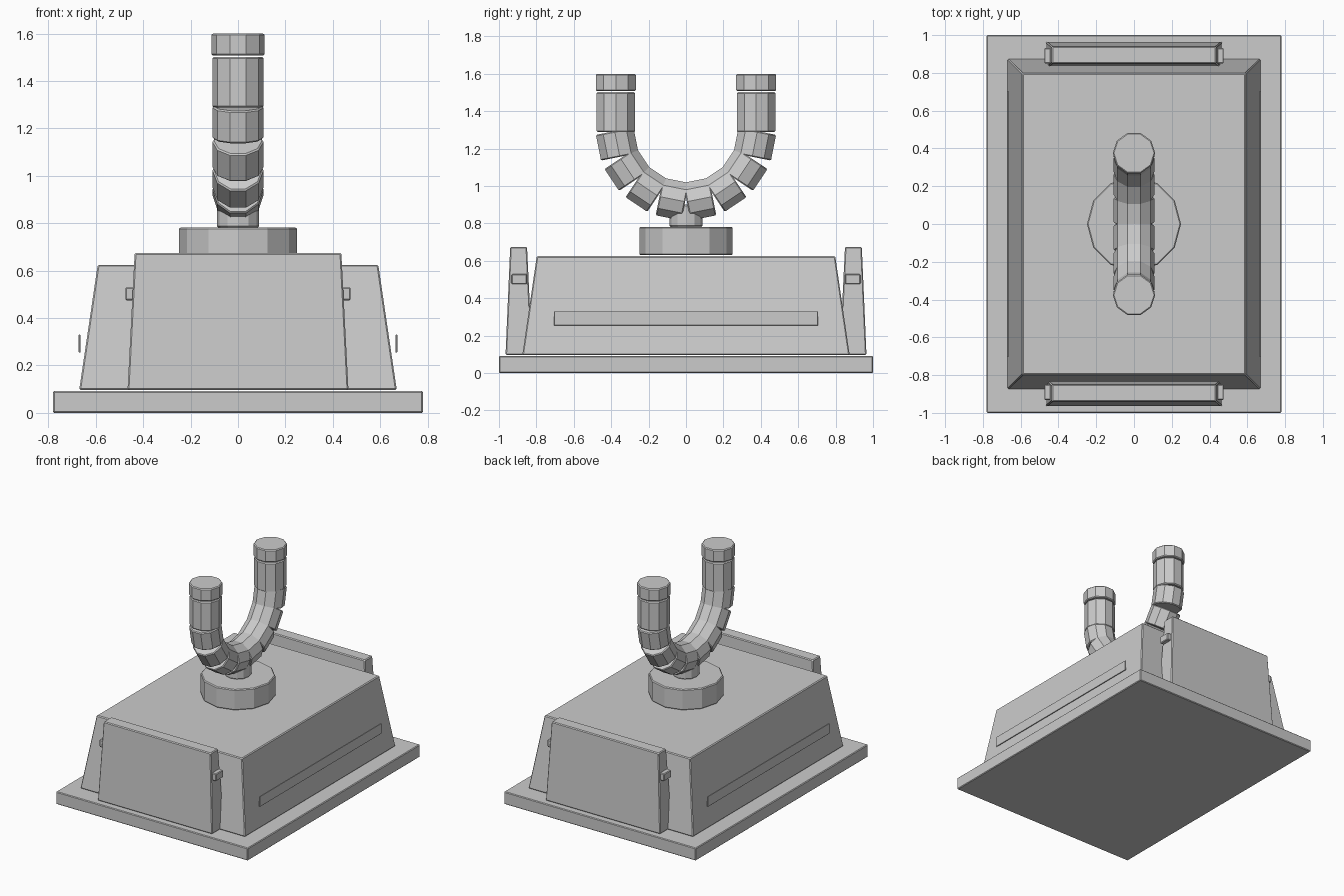
import bpy, math
from mathutils import Vector

if "Cube" in bpy.data.objects:
    bpy.data.objects.remove(bpy.data.objects["Cube"])


def loft(name, bottom, top, bevel=0.006):
    """Closed solid between two matching rings, with a fine edge bevel."""
    n = len(bottom)
    faces = [tuple(reversed(range(n))), tuple(range(n, 2 * n))]
    faces += [(i, (i + 1) % n, n + (i + 1) % n, n + i) for i in range(n)]
    mesh = bpy.data.meshes.new(name)
    mesh.from_pydata([tuple(p) for p in bottom + top], [], faces)
    obj = bpy.data.objects.new(name, mesh)
    bpy.context.collection.objects.link(obj)
    mod = obj.modifiers.new("edge", 'BEVEL')
    mod.width, mod.segments = bevel, 1
    mod.limit_method, mod.angle_limit = 'ANGLE', math.radians(50)
    return obj


def rect(x0, x1, y0, y1, z):
    return [(x0, y0, z), (x1, y0, z), (x1, y1, z), (x0, y1, z)]


def box(name, x0, x1, y0, y1, z0, z1, bevel=0.005):
    return loft(name, rect(x0, x1, y0, y1, z0), rect(x0, x1, y0, y1, z1), bevel)


def tube(name, start, end, r, sides):
    """Prism along an axis lying in the YZ plane, with a corner on +x."""
    a, b = Vector(start), Vector(end)
    side = Vector((1, 0, 0))
    up = (b - a).normalized().cross(side)
    ring = [side * r * math.cos(t) + up * r * math.sin(t)
            for t in (2 * math.pi * i / sides for i in range(sides))]
    return loft(name, [a + p for p in ring], [b + p for p in ring])


def mirror(obj, axis):
    mod = obj.modifiers.new("mirror", 'MIRROR')
    mod.use_axis = [i == axis for i in range(3)]
    mod.use_mirror_merge = False


# Base plate and tapered body
box("base_plate", -0.78, 0.78, -1, 1, 0, 0.092)
loft("body", rect(-0.67, 0.67, -0.875, 0.875, 0.097),
     rect(-0.592, 0.592, -0.798, 0.798, 0.625))

# Thin trim strips along the long sides
mirror(box("side_strip", 0.665, 0.672, -0.705, 0.705, 0.255, 0.33, 0.001), 0)

# Tapered end panels with a cross pin through each
mirror(loft("end_panel", rect(-0.466, 0.466, -0.965, -0.822, 0.097),
            rect(-0.436, 0.436, -0.94, -0.85, 0.675)), 1)
mirror(box("end_panel_pin", -0.475, 0.475, -0.932, -0.85, 0.475, 0.53), 1)

# Round pedestal and neck
tube("pedestal", (0, 0, 0.63), (0, 0, 0.782), 0.249, 12)
tube("neck", (0, 0, 0.782), (0, 0, 0.9), 0.089, 12)

# U-shaped fork: upright arms, end caps and bent segments
Y, ZC = 0.375, 1.298
mirror(tube("fork_arm", (0, -Y, 1.288), (0, -Y, 1.502), 0.1075, 10), 1)
mirror(tube("fork_cap", (0, -Y, 1.508), (0, -Y, 1.6), 0.1125, 10), 1)
for k in range(4):
    t = math.radians(11.25 + 22.5 * k)
    centre = Vector((0, -Y * math.cos(t), ZC - Y * math.sin(t)))
    half = Vector((0, math.sin(t), -math.cos(t))) * 0.07
    mirror(tube(f"fork_segment_{k + 1}", centre + half, centre - half, 0.1075, 10), 1)
